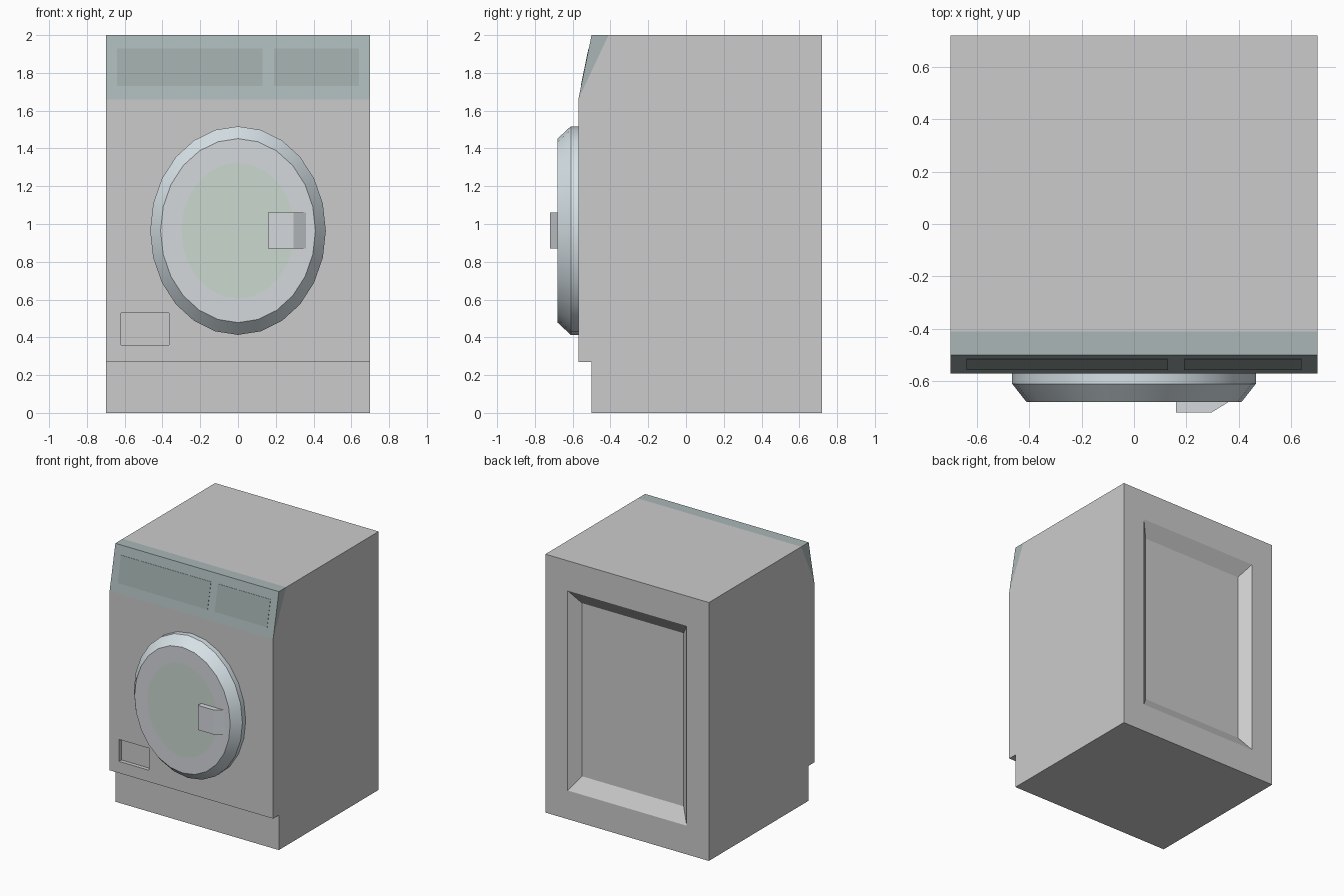
import bpy, bmesh
from math import sin, cos, pi

if "Cube" in bpy.data.objects:
    bpy.data.objects.remove(bpy.data.objects["Cube"])


def material(name, r, g, b):
    m = bpy.data.materials.new(name)
    m.diffuse_color = (r, g, b, 1)
    m.use_nodes = True
    m.node_tree.nodes["Principled BSDF"].inputs["Base Color"].default_value = m.diffuse_color
    return m


PANEL = material("panel_teal", 0.40, 0.47, 0.47)
DISPLAY = material("display_teal", 0.335, 0.40, 0.395)
RIM = material("rim_metal", 0.68, 0.76, 0.80)
DISC = material("door_grey", 0.66, 0.69, 0.72)
GLASS = material("door_glass", 0.60, 0.69, 0.63)


def finish(name, bm, *mats):
    bmesh.ops.recalc_face_normals(bm, faces=bm.faces)
    me = bpy.data.meshes.new(name)
    bm.to_mesh(me)
    bm.free()
    for m in mats:
        me.materials.append(m)
    ob = bpy.data.objects.new(name, me)
    bpy.context.collection.objects.link(ob)
    return ob


def loft(name, rings, *mats, cap_start=True):
    """Join matching rings of points; ring i uses material min(i, last)."""
    bm = bmesh.new()
    loops = [[bm.verts.new(p) for p in r] for r in rings]
    n = len(loops[0])
    last = max(len(mats) - 1, 0)
    for k, (a, b) in enumerate(zip(loops, loops[1:])):
        for i in range(n):
            j = (i + 1) % n
            bm.faces.new((a[i], a[j], b[j], b[i])).material_index = min(k, last)
    if cap_start:
        bm.faces.new(loops[0])
    bm.faces.new(loops[-1]).material_index = last
    return finish(name, bm, *mats)


def x_prism(name, yz, half, *mats):
    return loft(name, [[(x, y, z) for y, z in yz] for x in (-half, half)], *mats)


def xz_rect(x0, x1, z0, z1, y):
    return [(x0, y, z0), (x1, y, z0), (x1, y, z1), (x0, y, z1)]


# Cabinet with toe kick and sloped top front
body = x_prism("cabinet", [(0.72, 0), (0.72, 2), (-0.41, 2), (-0.57, 1.66),
                           (-0.57, 0.27), (-0.50, 0.27), (-0.50, 0)], 0.70)

# Recesses: bevelled back panel and small filter hatch
cutters = [
    loft("back_recess_cutter", [xz_rect(-0.5475, 0.5475, 0.17, 1.82, 0.755),
                                xz_rect(-0.435, 0.435, 0.325, 1.665, 0.65)]),
    loft("filter_hatch_cutter", [xz_rect(-0.62, -0.365, 0.36, 0.53, -0.60),
                                 xz_rect(-0.62, -0.365, 0.36, 0.53, -0.54)]),
]
bpy.context.view_layer.objects.active = body
for c in cutters:
    c.hide_render = True
    mod = body.modifiers.new("recess", "BOOLEAN")
    mod.operation = "DIFFERENCE"
    mod.solver = "EXACT"
    mod.object = c
    bpy.ops.object.modifier_apply(modifier=mod.name)
    bpy.data.objects.remove(c)

# Control panel wedge
x_prism("control_panel", [(-0.41, 2), (-0.50, 2), (-0.57, 1.66)], 0.70, PANEL)


# Flush drawer and display areas on the sloped front
def slope_y(z):
    return -0.57 + 0.07 * (z - 1.66) / 0.34


for name, x0, x1 in (("detergent_drawer", -0.64, 0.13), ("display", 0.19, 0.64)):
    loft(name, [[(x, slope_y(z) + dy, z) for x, _, z in xz_rect(x0, x1, 1.73, 1.93, 0)]
                for dy in (0.003, -0.002)], DISPLAY)


# Oval door: side wall, bevel, flat disc, glass centre
def oval(rx, rz, y, n=24):
    return [(rx * sin(2 * pi * i / n), y, 0.965 + rz * cos(2 * pi * i / n))
            for i in range(n)]


door = loft("door", [oval(0.465, 0.552, -0.57), oval(0.465, 0.552, -0.61),
                     oval(0.41, 0.487, -0.68), oval(0.30, 0.36, -0.68)],
            RIM, RIM, DISC, GLASS, cap_start=False)
bpy.ops.object.select_all(action="DESELECT")
door.select_set(True)
bpy.context.view_layer.objects.active = door
bpy.ops.object.shade_smooth_by_angle(angle=pi / 6)

# Door handle, tapered on its outer end
loft("door_handle", [[(x, y, z) for x, y in
                      ((0.16, -0.675), (0.16, -0.72), (0.295, -0.72),
                       (0.36, -0.68), (0.36, -0.675))] for z in (0.87, 1.06)], DISC)
